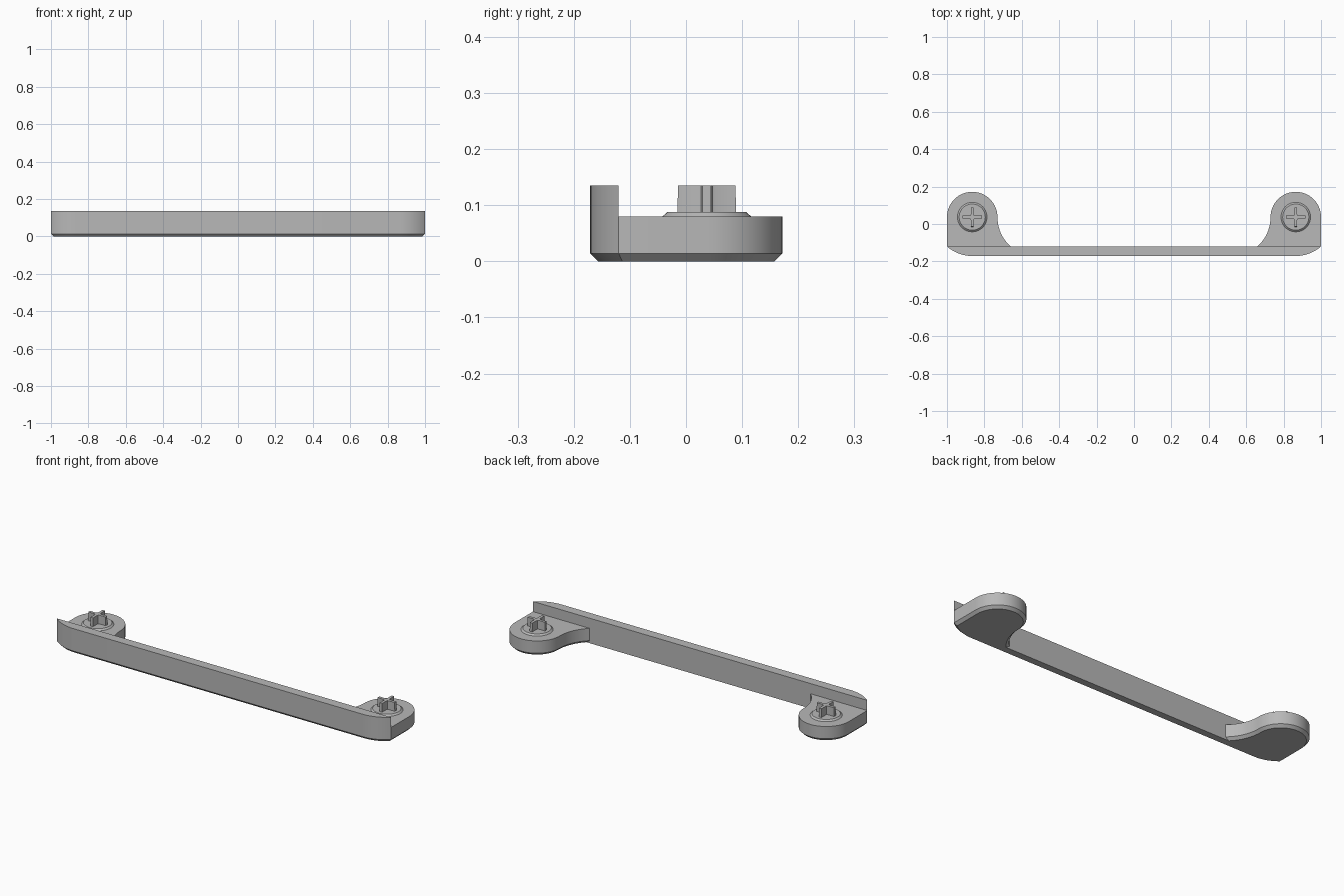
import bpy, bmesh
from math import sin, cos, radians, atan2, sqrt
from mathutils import Vector, Matrix

cube = bpy.data.objects.get("Cube")
if cube:
    bpy.data.objects.remove(cube, do_unlink=True)

grey = bpy.data.materials.new("mid grey")
grey.use_nodes = True
grey.diffuse_color = (0.48, 0.48, 0.48, 1)
grey.node_tree.nodes["Principled BSDF"].inputs["Base Color"].default_value = grey.diffuse_color

FRONT, SEAM = -0.171, -0.12
EAR_X, EAR_Y, EAR_R = 0.865, 0.037, 0.135
EAR_TOP, TOP, CHAMFER = 0.08, 0.135, 0.014


def arc(cx, cy, r, a0, a1, n):
    """Points along an arc, angles in degrees."""
    steps = [radians(a0 + (a1 - a0) * i / n) for i in range(n + 1)]
    return [Vector((cx + r * cos(a), cy + r * sin(a))) for a in steps]


def mirrored(points):
    return [Vector((-p.x, p.y)) for p in reversed(points)]


def inset(points, distances):
    """Move each edge of a counter-clockwise outline inward by its own distance."""
    n = len(points)
    normals = []
    for i in range(n):
        d = (points[(i + 1) % n] - points[i]).normalized()
        normals.append(Vector((d.y, -d.x)))
    moved = []
    for i, p in enumerate(points):
        m = Matrix((normals[i - 1], normals[i]))
        moved.append(p + m.inverted() @ Vector((-distances[i - 1], -distances[i])))
    return moved


def finish(name, bm):
    bmesh.ops.recalc_face_normals(bm, faces=bm.faces)
    mesh = bpy.data.meshes.new(name)
    bm.to_mesh(mesh)
    bm.free()
    mesh.materials.append(grey)
    obj = bpy.data.objects.new(name, mesh)
    bpy.context.collection.objects.link(obj)
    bpy.ops.object.select_all(action='DESELECT')
    obj.select_set(True)
    bpy.context.view_layer.objects.active = obj
    bpy.ops.object.shade_smooth_by_angle(angle=radians(25))
    return obj


def ring(bm, points, z):
    return [bm.verts.new((p.x, p.y, z)) for p in points]


def bridge(bm, low, high, closed=True):
    for i in range(len(low) if closed else len(low) - 1):
        j = (i + 1) % len(low)
        bm.faces.new((low[i], low[j], high[j], high[i]))


# Bar front: straight middle with a shallow curve at each end
depth, run = SEAM - FRONT, 0.135
bend = (run ** 2 + depth ** 2) / (2 * depth)
sweep = atan2(run, bend - depth) * 57.29578
right_curve = arc(1 - run, FRONT + bend, bend, -90, -90 + sweep, 10)
front = mirrored(right_curve) + right_curve

# Ear outline: straight outer side, round end, hollow inner sweep to the bar
hollow = 0.211
drop = atan2(SEAM - EAR_Y, sqrt(hollow ** 2 - (EAR_Y - SEAM) ** 2)) * 57.29578
ear = arc(EAR_X, EAR_Y, EAR_R, 0, 180, 28)
ear += arc(EAR_X - EAR_R - hollow, EAR_Y, hollow, 0, drop, 10)[1:]
outline = front + ear + mirrored(ear)

# Bracket body: bevelled underside, two low ears, full-height bar
nf, ne = len(front), len(ear)
distances = [CHAMFER] * len(outline)
distances[nf + ne - 1] = 0
bm = bmesh.new()
bottom = ring(bm, inset(outline, distances), 0)
waist = ring(bm, outline, CHAMFER)
deck = ring(bm, outline, EAR_TOP)
rim = ring(bm, front, TOP)
bridge(bm, bottom, waist)
bridge(bm, waist, deck)
bridge(bm, deck[:nf], rim, closed=False)
for loop in (bottom, deck):
    bm.faces.new(loop[nf - 1:nf + ne])
    bm.faces.new(loop[nf + ne:] + loop[:1])
bm.faces.new(bottom[:nf] + bottom[nf + ne - 1:nf + ne + 1])
bm.faces.new([deck[nf - 1], deck[nf + ne - 1], deck[nf + ne], deck[0], rim[0], rim[-1]])
bm.faces.new(rim)
finish("bracket_body", bm)


def cross_outline(reach, half, fillet):
    """Plus shape with softened inner corners."""
    quarter = [(reach, -half), (reach, half), (half + fillet, half),
               (half + fillet * 0.3, half + fillet * 0.3), (half, half + fillet)]
    points = []
    for k in range(4):
        turn = Matrix.Rotation(radians(90 * k), 2)
        points += [turn @ Vector(q) for q in quarter]
    return points


# Round collar and cross-shaped peg on each ear
for side, sx in (("left", 1), ("right", -1)):
    centre = Vector((sx * EAR_X, EAR_Y))
    bm = bmesh.new()
    rings = [ring(bm, arc(centre.x, centre.y, r, 0, 360, 40)[:-1], z)
             for r, z in ((0.079, EAR_TOP), (0.070, 0.088))]
    bridge(bm, *rings)
    bm.faces.new(rings[1])
    finish(side + "_collar", bm)

    bm = bmesh.new()
    rings = [ring(bm, [centre + p for p in cross_outline(reach, 0.0075, 0.008)], z)
             for reach, z in ((0.0525, 0.087), (0.051, TOP))]
    bridge(bm, *rings)
    bm.faces.new(rings[1])
    finish(side + "_cross_peg", bm)
